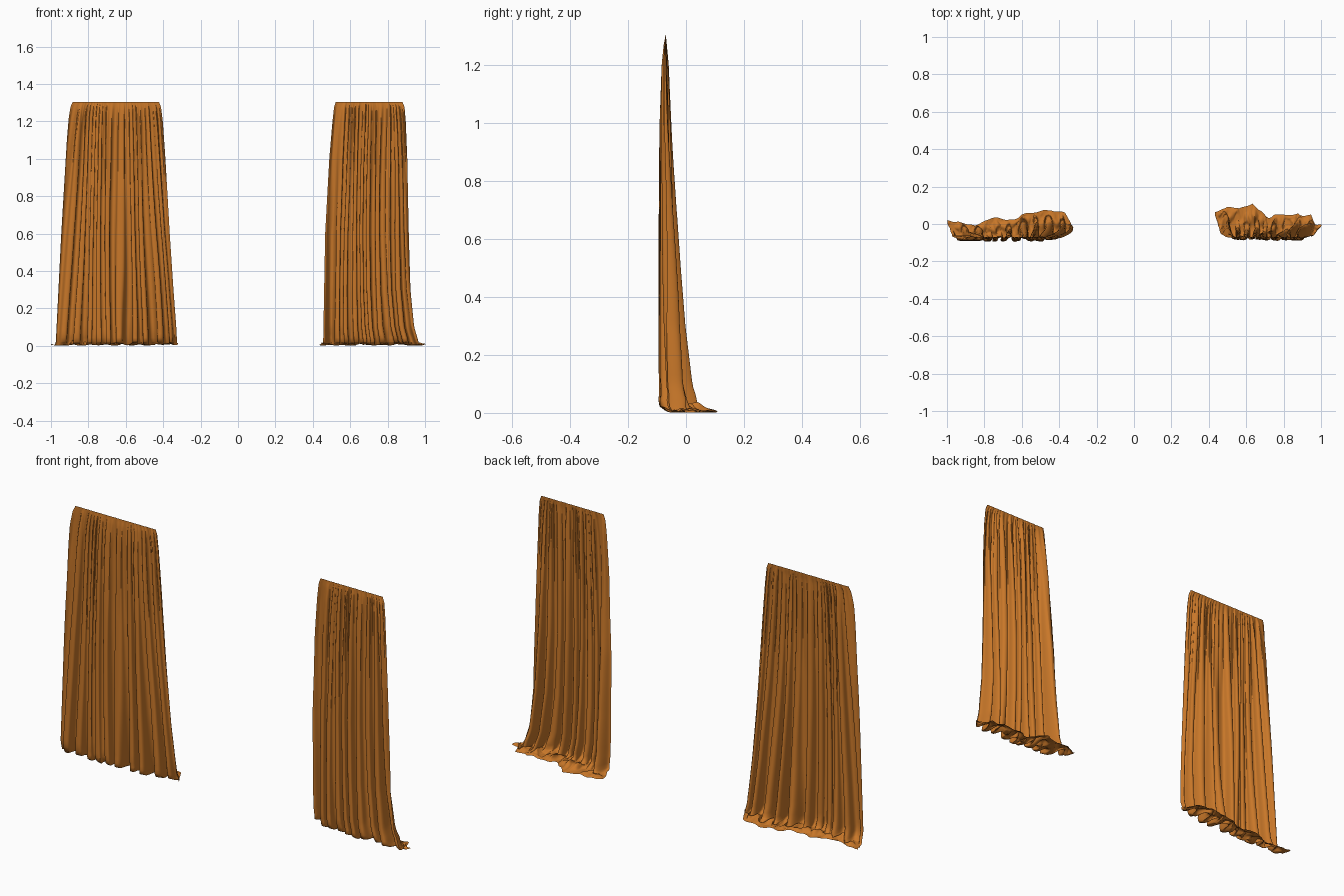
import bpy, bmesh, math
from mathutils import Vector, noise

cube = bpy.data.objects.get("Cube")
if cube:
    bpy.data.objects.remove(cube, do_unlink=True)

cloth = bpy.data.materials.new("amber cloth")
cloth.use_nodes = True
colour = (0.58, 0.185, 0.022, 1)
cloth.diffuse_color = colour
cloth.node_tree.nodes["Principled BSDF"].inputs["Base Color"].default_value = colour

TOP, FLOOR = 1.304, 0.022
COLS, HANG, POOL = 300, 70, 18


def lerp_table(points, t):
    """Read a value from a short list of (position, value) pairs."""
    if t <= points[0][0]:
        return points[0][1]
    for (a, p), (b, q) in zip(points, points[1:]):
        if t <= b:
            return p + (q - p) * (t - a) / (b - a)
    return points[-1][1]


def wobble(a, b, seed):
    return noise.noise(Vector((a, b, seed)))


# Depth of the hanging cloth, by height
FRONT = [(0, -.092), (.05, -.103), (.6, -.097), (1, -.091), (1.2, -.084), (1.27, -.077), (1.3, -.071)]
BACK = [(0, .05), (.05, .036), (.1, .022), (.3, -.002), (.5, -.018), (.7, -.032), (1, -.047),
        (1.2, -.058), (1.3, -.069)]


def hanging(u, z, left, right, sway, folds, seed):
    """Point on the pleated drop: u runs across, z is the height."""
    fall = 1 - z / TOP
    x0, x1 = lerp_table(left, z), lerp_table(right, z)
    # Uneven pleats that wander a little on the way down
    phase = math.tau * (folds * u + 1.1 * wobble(u * 4, fall * .5, seed)
                        + .3 * wobble(u * 7, fall * 1.3, seed + 5))
    size = .5 + .55 * wobble(u * folds * .6, fall * .8, seed + 9)
    # Broad fronts with narrower creases between them
    wave = (.5 - .5 * math.cos(phase)) ** 1.3
    # Fine gathers that die out below the heading
    gather = max(0, 1 - fall * 2.5) * .18 * math.sin(phase * 2.3 + seed)
    y0, y1 = lerp_table(FRONT, z), lerp_table(BACK, z)
    # Pleats flatten out into the side edges
    ends = min(1, u * 12, (1 - u) * 12)
    lean = lerp_table(sway, u) + .1 * wobble(u * 3.5, fall, seed + 3)
    depth = min(1, max(0, wave * max(.08, size) * (.3 + .7 * ends) + lean + gather))
    curl = .09 * (x1 - x0) / folds * math.sin(2 * phase) * ends * min(1, fall * 6 + .2)
    return Vector((x0 + (x1 - x0) * u + curl, y0 + (y1 - y0) * depth, z))


def curtain(name, left, right, sway, hem, hem_ends, folds, seed):
    bm = bmesh.new()
    rows = []
    # Pleated drop, with rows closer together near the heading
    for j in range(HANG + 1):
        z = TOP - (TOP - FLOOR) * (j / HANG) ** 1.2
        row = [hanging(i / COLS, z, left, right, sway, folds, seed) for i in range(COLS + 1)]
        # Slight crumpling just above the floor
        near = max(0, 1 - z / .09)
        for i, p in enumerate(row):
            p.y += .016 * near * wobble(i / COLS * 24, z * 25, seed + 7)
        rows.append(row)
    # Crumpled hem lying on the floor behind the drop
    base = rows[-1]
    for j in range(1, POOL + 1):
        w = j / POOL
        row = []
        for i, p in enumerate(base):
            u = i / COLS
            xe = hem_ends[0] + (hem_ends[1] - hem_ends[0]) * u
            back = lerp_table(hem, xe) + .01 * wobble(u * 16, 0, seed)
            x = p.x + (xe - p.x) * min(1, w * 1.3) + .012 * w * wobble(u * 14, w * 3, seed + 2)
            y = p.y + (max(back, p.y) - p.y) * w
            crumple = wobble(u * 15, w * 2.5, seed + 4) + .5 * wobble(u * 28, w * 4, seed + 6)
            z = FLOOR - (FLOOR - .002) * min(1, w * 5)
            z += .024 * math.sin(math.pi * w) * max(0, crumple + .3)
            z += .012 * w * max(0, wobble(u * 12, 2, seed) + .2)
            row.append(Vector((x, y, z)))
        rows.append(row)
    grid = [[bm.verts.new(p) for p in row] for row in rows]
    for a, b in zip(grid, grid[1:]):
        for i in range(COLS):
            bm.faces.new((a[i], b[i], b[i + 1], a[i + 1]))
    for f in bm.faces:
        f.smooth = True
    mesh = bpy.data.meshes.new(name)
    bm.to_mesh(mesh)
    bm.free()
    mesh.materials.append(cloth)
    obj = bpy.data.objects.new(name, mesh)
    bpy.context.collection.objects.link(obj)


# Wider curtain on the right side
curtain("right_curtain",
        [(0, -.975), (.3, -.96), (.6, -.945), (1.1, -.915), (1.22, -.905), (1.28, -.895), (1.3, -.885)],
        [(0, -.325), (.1, -.33), (.3, -.345), (.6, -.365), (1, -.388), (1.2, -.402), (1.28, -.412), (1.3, -.422)],
        [(0, .12), (.2, .13), (.3, .03), (.75, .08), (.9, .25), (1, .48)],
        [(-1, .02), (-.85, -.005), (-.76, .035), (-.65, .02), (-.57, .06), (-.45, .075), (-.37, .06), (-.33, -.02)],
        (-.997, -.325), 11, 3.7)

# Narrower curtain on the left side
curtain("left_curtain",
        [(0, .455), (.6, .466), (1, .488), (1.2, .505), (1.28, .514), (1.3, .522)],
        [(0, .97), (.04, .96), (.1, .942), (.3, .922), (.6, .913), (1, .905), (1.2, .897), (1.28, .89), (1.3, .88)],
        [(0, .55), (.08, .3), (.2, .18), (.5, .13), (.8, .08), (.93, .12), (1, .35)],
        [(.43, .06), (.5, .09), (.57, .08), (.63, .105), (.72, .035), (.79, .055), (.94, .045), (.97, 0), (1, 0)],
        (.435, .998), 9, 8.2)
